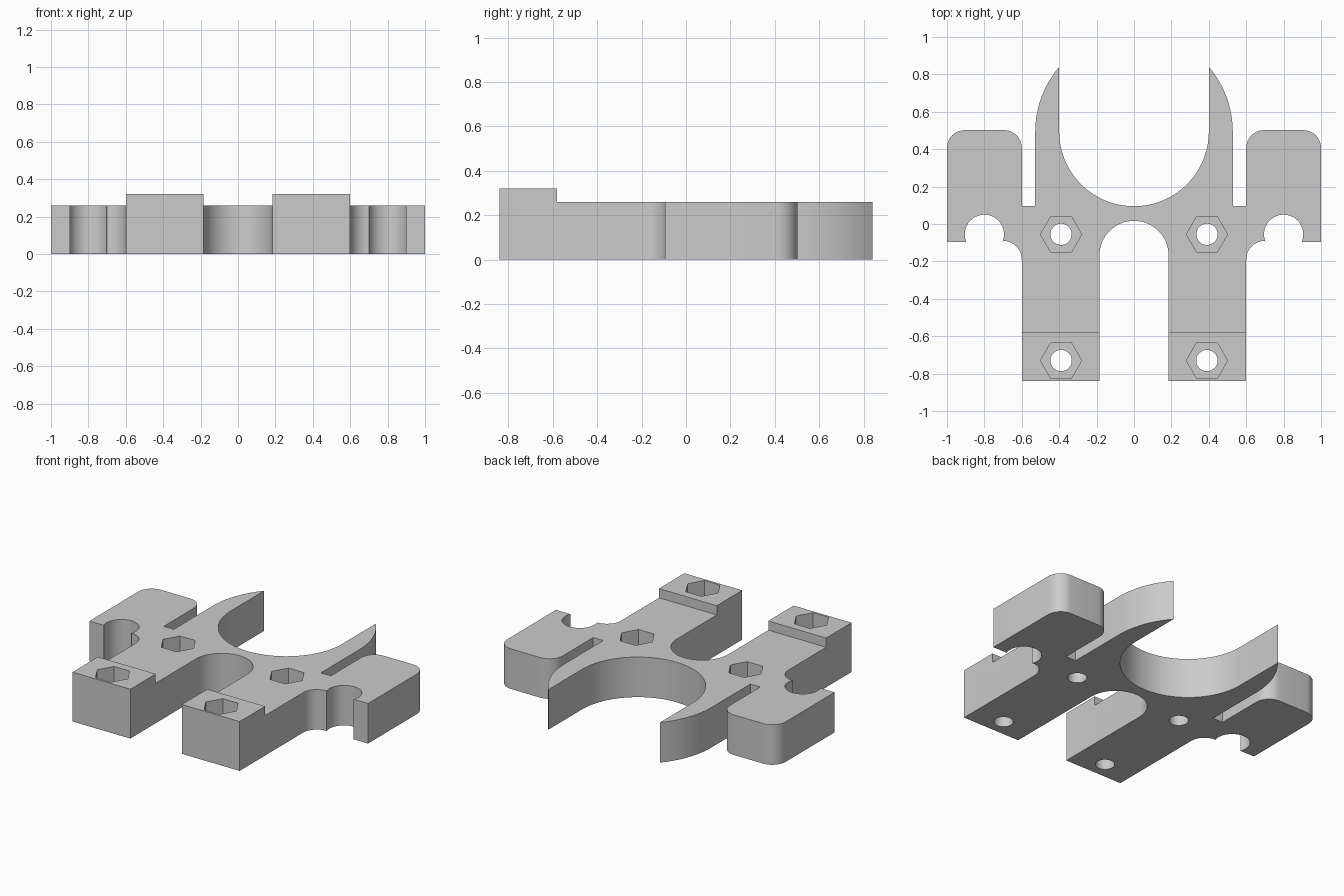
import bpy, bmesh
from math import sin, cos, radians, asin, acos, degrees

cube = bpy.data.objects.get("Cube")
if cube:
    bpy.data.objects.remove(cube, do_unlink=True)

TOP, PAD_TOP, POCKET_FLOOR = 0.26, 0.32, 0.10

grey = bpy.data.materials.new("plain_grey")
grey.use_nodes = True
colour = (0.6, 0.6, 0.6, 1)
grey.diffuse_color = colour
grey.node_tree.nodes["Principled BSDF"].inputs["Base Color"].default_value = colour


def arc(cx, cy, r, start, end, steps):
    """Points on an arc, angles in degrees."""
    angles = [radians(start + (end - start) * i / steps) for i in range(steps + 1)]
    return [(cx + r * cos(a), cy + r * sin(a)) for a in angles]


def prism(name, outline, z0, z1):
    """Extrude a closed outline between two heights."""
    bm = bmesh.new()
    face = bm.faces.new([bm.verts.new((x, y, z0)) for x, y in outline])
    new = bmesh.ops.extrude_face_region(bm, geom=[face])["geom"]
    bmesh.ops.translate(bm, vec=(0, 0, z1 - z0),
                        verts=[v for v in new if isinstance(v, bmesh.types.BMVert)])
    bmesh.ops.recalc_face_normals(bm, faces=bm.faces)
    mesh = bpy.data.meshes.new(name)
    bm.to_mesh(mesh)
    bm.free()
    mesh.materials.append(grey)
    obj = bpy.data.objects.new(name, mesh)
    bpy.context.collection.objects.link(obj)
    return obj


# Half outline, from the large cradle round to the slot between the legs
horn = degrees(acos(0.4 / 0.528))
notch = degrees(asin(0.04 / 0.105))
half = arc(0, 0.495, 0.4, -90, 0, 24)                  # cradle
half += arc(0, 0.495, 0.528, horn, 0, 12)              # horn
half += [(0.528, 0.095), (0.6, 0.095)]                 # narrow slot
half += arc(0.695, 0.407, 0.095, 180, 90, 8)           # rounded ear
half += arc(0.905, 0.407, 0.095, 90, 0, 8)
half += [(1, -0.095)]
half += arc(0.8, -0.055, 0.105, -notch, 180 + notch, 24)  # round notch
half += arc(0.7, -0.19, 0.1, 90, 180, 8)               # fillet into leg
half += [(0.6, -0.84), (0.185, -0.84)]                 # leg end
half += arc(0, -0.168, 0.185, 0, 90, 16)               # slot between legs
mirrored = [(-x, y) for x, y in reversed(half[1:-1])]
body = prism("clamp_plate", half + mirrored, 0, PAD_TOP)

# Cutters: upper step, bolt holes and hexagonal nut pockets
cutters = [prism("step_cutter", [(-1.2, -0.58), (1.2, -0.58), (1.2, 1.2), (-1.2, 1.2)],
                 TOP, 0.6)]
for side in (-1, 1):
    for y in (-0.055, -0.73):
        x = side * 0.39
        cutters.append(prism("bolt_hole_cutter", arc(x, y, 0.057, 0, 360, 32)[:-1], -0.1, 0.6))
        cutters.append(prism("nut_pocket_cutter", arc(x, y, 0.11, 0, 360, 6)[:-1],
                             POCKET_FLOOR, 0.7))

for cutter in cutters:
    cutter.hide_render = True
    mod = body.modifiers.new(cutter.name, "BOOLEAN")
    mod.operation = "DIFFERENCE"
    mod.solver = "EXACT"
    mod.object = cutter

# Bake the cuts and discard the cutters
depsgraph = bpy.context.evaluated_depsgraph_get()
body_mesh = bpy.data.meshes.new_from_object(body.evaluated_get(depsgraph))
body.modifiers.clear()
body.data = body_mesh
for cutter in cutters:
    bpy.data.objects.remove(cutter, do_unlink=True)

bpy.ops.object.select_all(action="DESELECT")
body.select_set(True)
bpy.context.view_layer.objects.active = body
bpy.ops.object.shade_smooth_by_angle(angle=radians(30))
